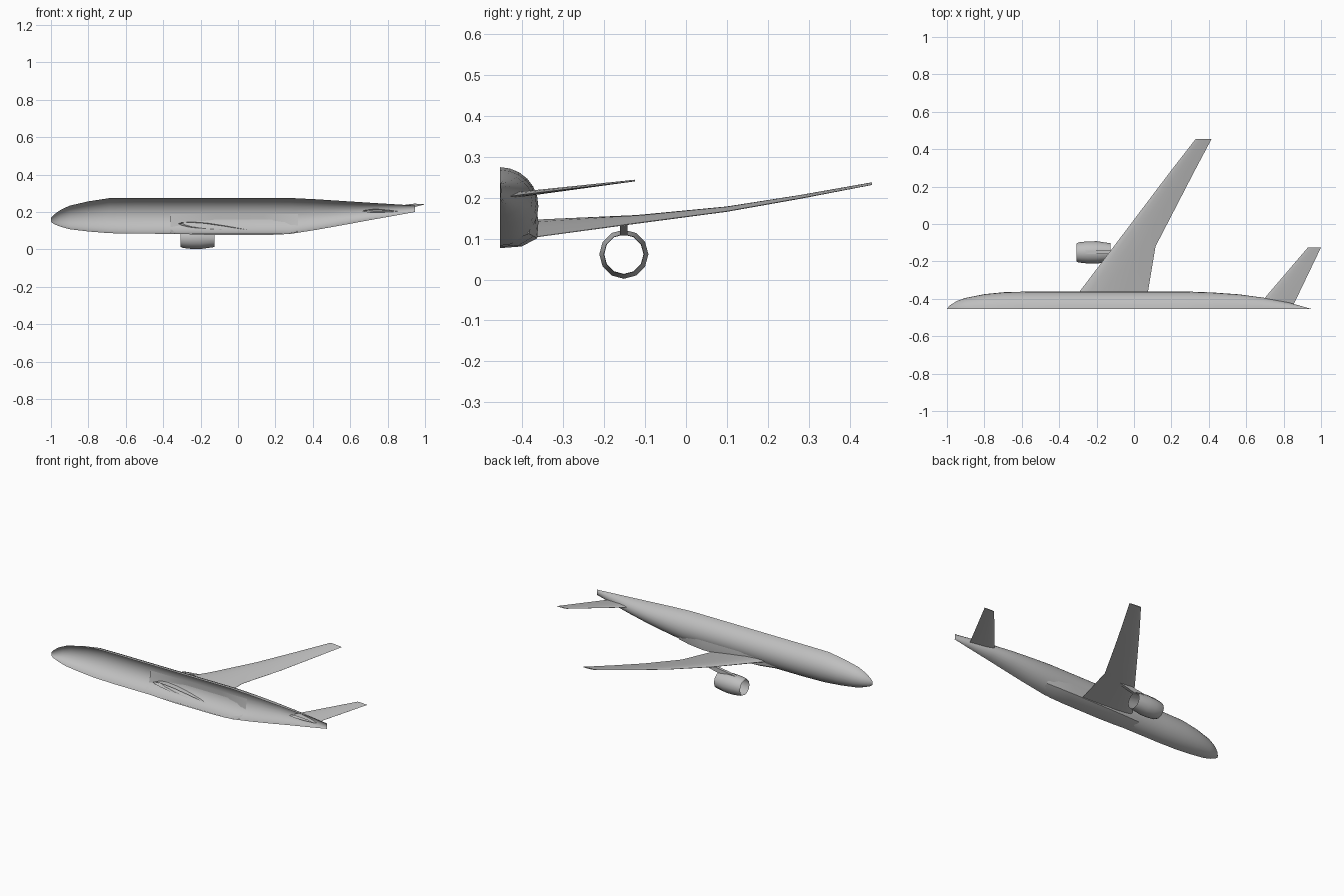
import bpy, bmesh, math

cube = bpy.data.objects.get("Cube")
if cube:
    bpy.data.objects.remove(cube)

grey = bpy.data.materials.new("light_grey")
grey.use_nodes = True
COLOUR = (0.52, 0.52, 0.52, 1)
grey.diffuse_color = COLOUR
grey.node_tree.nodes["Principled BSDF"].inputs["Base Color"].default_value = COLOUR

CUT = -0.455  # the body is a half shell, open on this plane


def loft(name, rings, closed=True, caps=(False, False), angle=35, outward=None):
    """Skin a list of equal-length point rings."""
    bm = bmesh.new()
    rows = [[bm.verts.new(p) for p in ring] for ring in rings]
    n = len(rows[0])
    for a, b in zip(rows, rows[1:]):
        for i in range(n if closed else n - 1):
            j = (i + 1) % n
            bm.faces.new((a[i], a[j], b[j], b[i]))
    for cap, row in zip(caps, (rows[0], rows[-1])):
        if cap:
            bm.faces.new(row)
    bmesh.ops.remove_doubles(bm, verts=bm.verts, dist=0.0004)
    bmesh.ops.recalc_face_normals(bm, faces=bm.faces)
    if outward is not None:
        bm.normal_update()
        if sum(f.normal.dot(f.calc_center_median() - outward(f)) for f in bm.faces) < 0:
            bmesh.ops.reverse_faces(bm, faces=bm.faces)
    mesh = bpy.data.meshes.new(name)
    bm.to_mesh(mesh)
    bm.free()
    mesh.materials.append(grey)
    obj = bpy.data.objects.new(name, mesh)
    bpy.context.collection.objects.link(obj)
    bpy.ops.object.select_all(action="DESELECT")
    obj.select_set(True)
    bpy.context.view_layer.objects.active = obj
    bpy.ops.object.shade_smooth_by_angle(angle=math.radians(angle))
    return obj


def axis(y, z):
    """Reference point on a lengthwise axis, for orienting open shells."""
    def point(face):
        c = face.calc_center_median()
        c.y, c.z = y, z
        return c
    return point


# Fuselage half shell: x, bottom, top, half width
body = [(-1, .148, .168, .002), (-.985, .136, .185, .019), (-.95, .122, .211, .042),
        (-.9, .108, .234, .06), (-.8, .096, .257, .08), (-.69, .087, .274, .091),
        (-.55, .084, .275, .094), (.28, .083, .275, .094), (.42, .105, .268, .089),
        (.56, .13, .259, .079), (.7, .156, .25, .06), (.83, .179, .242, .034),
        (.945, .2, .235, .002)]


def half_ring(x, low, high, width, steps=12):
    mid, h = (low + high) / 2, (high - low) / 2
    angles = [math.pi * (i / steps - 0.5) for i in range(steps + 1)]
    return [(x, CUT + width * math.cos(a), mid + h * math.sin(a)) for a in angles]


loft("fuselage", [half_ring(*s) for s in body], closed=False, outward=axis(CUT, .18))

# Belly fairing around the wing root: x, bottom, amount of bulge
fairing = []
for x, low, bulge in [(-.36, .088, 0), (-.24, .08, .7), (-.12, .077, 1),
                      (.14, .077, 1), (.24, .08, .6), (.32, .094, 0)]:
    out = .07 + .021 * bulge
    fairing.append([(x, CUT, low), (x, CUT + .035 + .018 * bulge, low + .004),
                    (x, CUT + out, .113 - .012 * bulge),
                    (x, CUT + .078 + .016 * bulge, .14), (x, CUT + .088, .19)])
loft("belly_fairing", fairing, closed=False, outward=axis(CUT, .18))


def airfoil(y, lead, trail, z_lead, z_trail, thick):
    """Closed airfoil section running over the top and back underneath."""
    ring = []
    shape = [(0, 0), (.04, .45), (.15, .85), (.35, 1), (.65, .65), (1, .05)]
    for side, pts in ((1, shape), (-1, shape[:0:-1])):
        for t, h in pts:
            ring.append((lead + t * (trail - lead), y,
                         z_lead + t * (z_trail - z_lead) + side * h * thick / 2))
    return ring


# Swept wing curving upward to its tip
wing = [(-.40, -.32, .07, .138, .1, .03), (-.36, -.29, .075, .141, .105, .027),
        (-.12, -.108, .115, .152, .138, .019), (.1, .058, .229, .175, .167, .012),
        (.28, .194, .322, .204, .199, .009), (.455, .33, .415, .236, .232, .006)]
loft("wing", [airfoil(*s) for s in wing], caps=(False, True))

# Tailplane
tail = [(-.435, .665, .85, .205, .203, .015), (-.40, .695, .868, .21, .208, .013),
        (-.125, .93, 1, .243, .241, .004)]
loft("tailplane", [airfoil(*s) for s in tail], caps=(False, True))

# Engine nacelle, an open tube: x, radius
ENGINE_Y, ENGINE_Z, SIDES = -.152, .062, 12


def tube_ring(x, r):
    return [(x, ENGINE_Y + r * math.cos(math.tau * i / SIDES),
             ENGINE_Z + r * math.sin(math.tau * i / SIDES)) for i in range(SIDES)]


nacelle = [(-.308, .048), (-.295, .054), (-.25, .059), (-.2, .06), (-.125, .049)]
loft("engine_nacelle", [tube_ring(*s) for s in nacelle], angle=40,
     outward=axis(ENGINE_Y, ENGINE_Z))

# Pylon joining the nacelle to the wing
side = [(-.26, .118), (-.13, .138), (-.06, .15), (.02, .142), (-.06, .125), (-.13, .108), (-.2, .117)]
loft("engine_pylon", [[(x, ENGINE_Y + s * .009, z) for x, z in side] for s in (-1, 1)],
     caps=(True, True))
